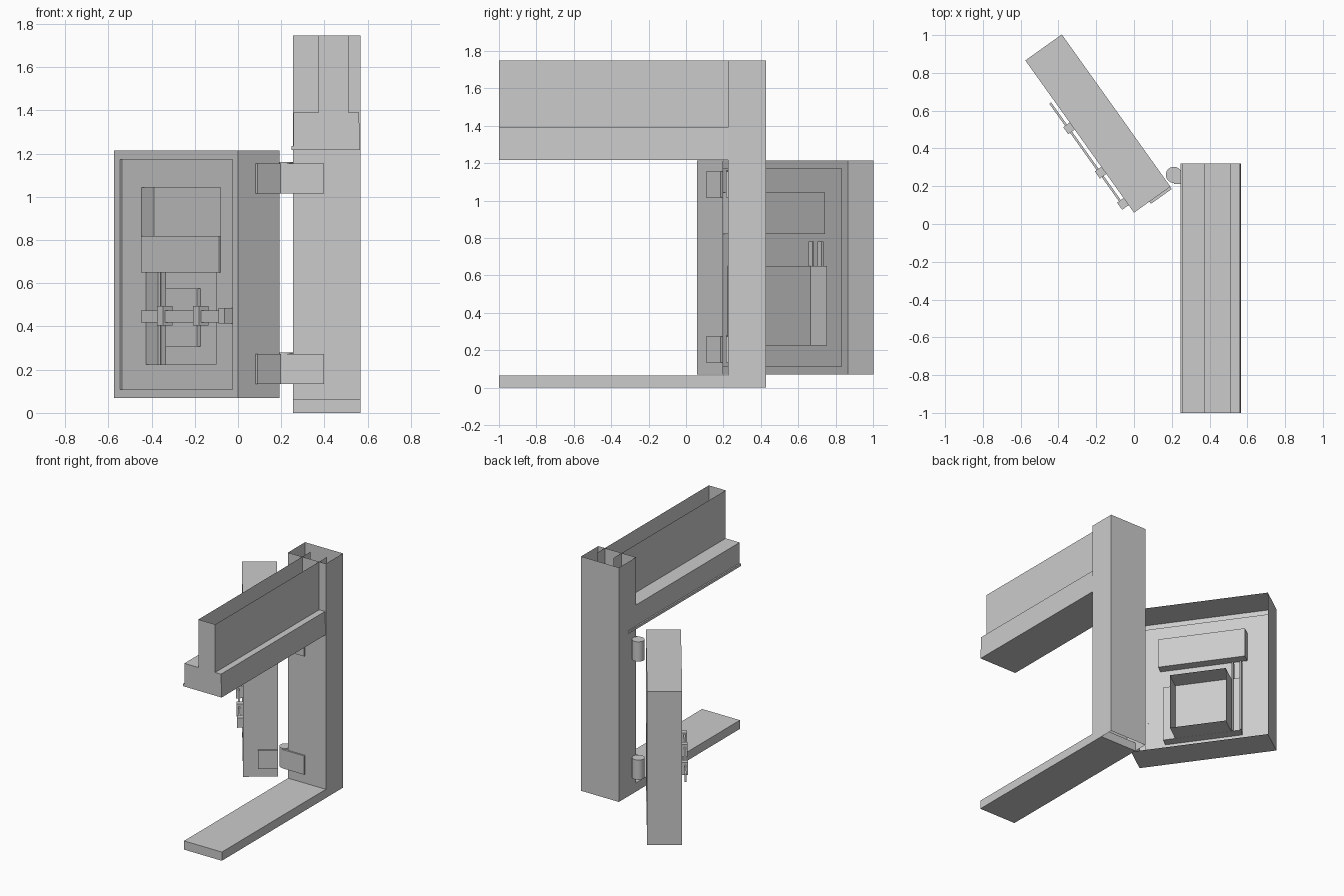
import bpy, bmesh, math
from mathutils import Vector

if "Cube" in bpy.data.objects:
    bpy.data.objects.remove(bpy.data.objects["Cube"])

# Door frame of reference: s runs along the door, t through its thickness
HINGE = Vector((0.0, 0.06, 0.0))
D = Vector((-0.581, 0.814, 0.0))
N = Vector((0.814, 0.581, 0.0))
UP = Vector((0, 0, 1))


def world(a, b, z):
    return Vector((a, b, z))


def door(s, t, z):
    return HINGE + D * s + N * t + UP * z


def finish(name, bm):
    bmesh.ops.remove_doubles(bm, verts=bm.verts, dist=1e-5)
    bmesh.ops.recalc_face_normals(bm, faces=bm.faces)
    me = bpy.data.meshes.new(name)
    bm.to_mesh(me)
    bm.free()
    ob = bpy.data.objects.new(name, me)
    bpy.context.collection.objects.link(ob)
    return ob


def face(bm, pts):
    return bm.faces.new([bm.verts.new(p) for p in pts])


def box(name, a, b, z, space=world, skip=""):
    """Box from three ranges; skip leaves sides open (a A b B z Z = low/high)."""
    bm = bmesh.new()
    for axis, key in enumerate("abz"):
        for hi in (0, 1):
            if (key.upper() if hi else key) in skip:
                continue
            pts = []
            for u, v in ((0, 0), (1, 0), (1, 1), (0, 1)):
                pick = [u, v]
                pick.insert(axis, hi)
                pts.append(space(a[pick[0]], b[pick[1]], z[pick[2]]))
            face(bm, pts)
    return finish(name, bm)


def rect(s0, s1, z0, z1, t):
    return [door(s, t, z) for s, z in ((s0, z0), (s1, z0), (s1, z1), (s0, z1))]


def ring(bm, r0, r1):
    for i in range(4):
        j = (i + 1) % 4
        face(bm, (r0[i], r0[j], r1[j], r1[i]))


# Frame: hollow post and threshold
box("post", (0.255, 0.567), (0.225, 0.427), (0, 1.748), skip="zZ")
box("threshold", (0.255, 0.567), (-1, 0.32), (0, 0.065))

# Header beam: stepped channel, open along the top
profile = [(0.373, 1.748), (0.373, 1.39), (0.258, 1.39), (0.258, 1.235),
           (0.247, 1.235), (0.247, 1.217), (0.565, 1.217), (0.56, 1.39),
           (0.512, 1.39), (0.512, 1.748)]
bm = bmesh.new()
for (x0, z0), (x1, z1) in zip(profile, profile[1:]):
    face(bm, [(x0, -1, z0), (x1, -1, z1), (x1, 0.32, z1), (x0, 0.32, z0)])
face(bm, [(x, -1, z) for x, z in profile])
finish("header_beam", bm)

# Door shell, open at the back, with a stepped front and two recesses
S1, T1, Z0, Z1 = 0.99, 0.237, 0.07, 1.215
STEP = 0.011
upper = (0.155, 0.783, 0.82, 1.044)
lower = (0.19, 0.75, 0.225, 0.65)
inset = (0.043, 0.94, 0.109, 1.174)
bm = bmesh.new()
ring(bm, rect(0, S1, Z0, Z1, T1), rect(0, S1, Z0, Z1, 0))
ring(bm, rect(0, S1, Z0, Z1, 0), rect(*inset, 0))
ring(bm, rect(*inset, 0), rect(*inset, STEP))
ss = [0.043, 0.155, 0.19, 0.75, 0.783, 0.94]
zs = [0.109, 0.225, 0.65, 0.82, 1.044, 1.174]
for s0, s1 in zip(ss, ss[1:]):
    for z0, z1 in zip(zs, zs[1:]):
        cs, cz = (s0 + s1) / 2, (z0 + z1) / 2
        if not any(r[0] < cs < r[1] and r[2] < cz < r[3] for r in (upper, lower)):
            face(bm, rect(s0, s1, z0, z1, STEP))
for r in (upper, lower):
    ring(bm, rect(*r, STEP), rect(*r, 0.08))
    face(bm, rect(*r, 0.08))
finish("door_shell", bm)

# Flush panel between the recesses, plate in the lower one
box("middle_panel", (0.155, 0.775), (0.002, STEP), (0.65, 0.82), door)
box("recess_plate", (0.41, 0.66), (0.06, 0.08), (0.308, 0.576), door)

# Box behind the lower recess and upright bars beside it
box("inner_box", (0.28, 0.685), (0.081, 0.235), (0.225, 0.65), door, skip="B")
for i, s in enumerate((0.69, 0.75)):
    box(f"upright_bar_{i}", (s, s + 0.01), (0.055, 0.095), (0.225, 0.78), door)

# Bolt strap with clips across the front
box("strap", (0.05, 0.73), (-0.03, -0.018), (0.418, 0.475), door)
for i, (s, h) in enumerate(((0.072, 0.036), (0.275, 0.045), (0.563, 0.045))):
    box(f"strap_clip_{i}", (s - 0.023, s + 0.023), (-0.042, 0.012),
        (0.449 - h, 0.449 + h), door)

# Hinges
for name, z0 in (("lower", 0.133), ("upper", 1.015)):
    z1 = z0 + 0.14
    box(f"{name}_hinge_door_leaf", (-0.014, 0), (0.1, 0.235), (z0, z1), door)
    box(f"{name}_hinge_post_leaf", (0.25, 0.397), (0.213, 0.225), (z0, z1))
    box(f"{name}_hinge_link", (0.212, 0.254), (0.213, 0.26), (z0, z1))
    bpy.ops.mesh.primitive_cylinder_add(vertices=16, radius=0.043, depth=0.147,
                                        location=(0.211, 0.26, z0 + 0.0735))
    bpy.context.object.name = f"{name}_hinge_barrel"
    bpy.ops.object.shade_smooth_by_angle(angle=math.radians(30))
